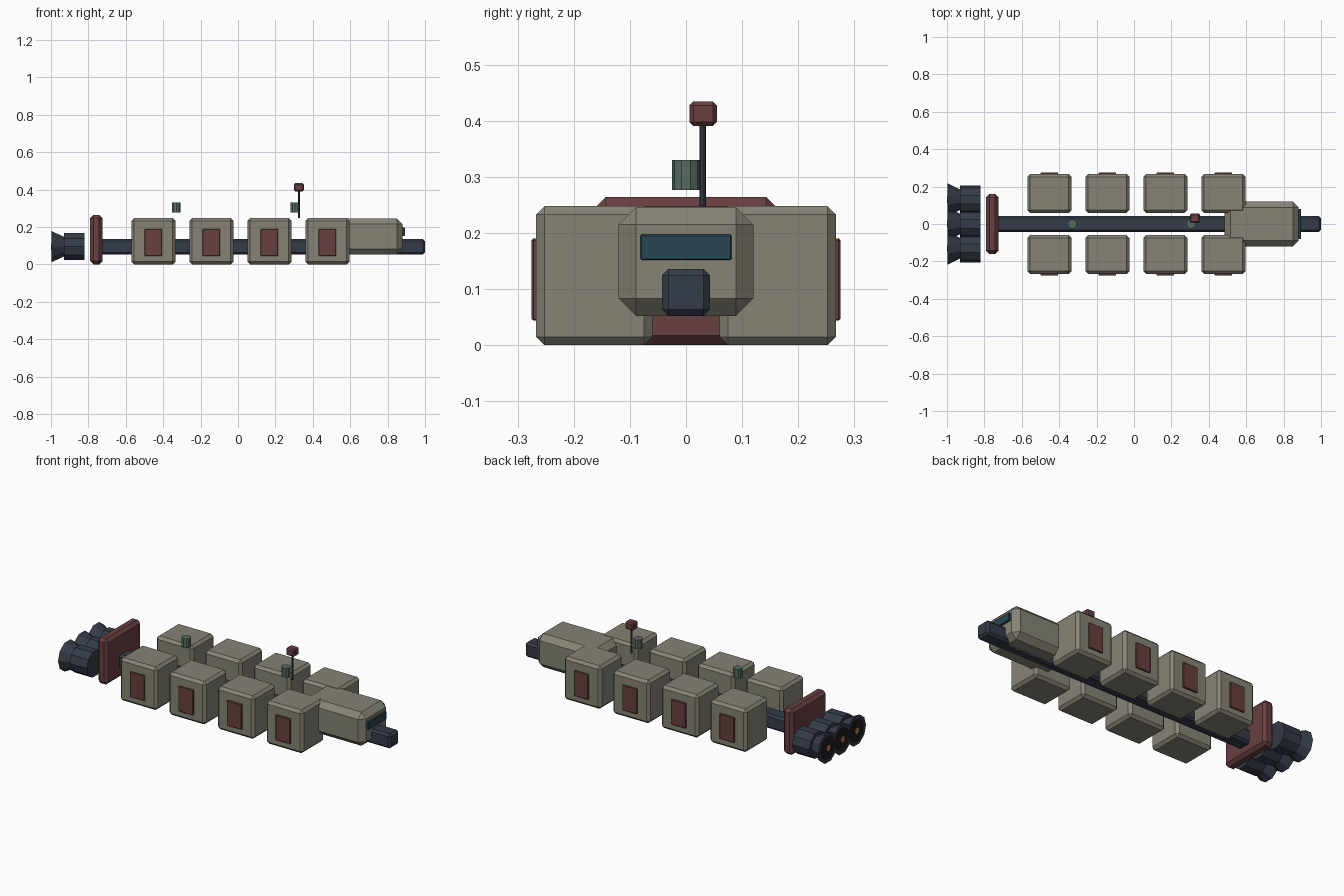
import bpy, bmesh
from math import pi
from mathutils import Matrix, Vector

if "Cube" in bpy.data.objects:
    bpy.data.objects.remove(bpy.data.objects["Cube"])


def material(name, r, g, b):
    m = bpy.data.materials.new(name)
    m.diffuse_color = (r, g, b, 1)
    m.use_nodes = True
    m.node_tree.nodes["Principled BSDF"].inputs["Base Color"].default_value = m.diffuse_color
    return m


HULL = material("hull_tan", 0.24, 0.23, 0.18)
RED = material("dull_red", 0.14, 0.05, 0.052)
NAVY = material("dark_steel", 0.035, 0.045, 0.065)
GLASS = material("window_teal", 0.02, 0.06, 0.085)
GREEN = material("tank_green", 0.10, 0.15, 0.12)
BLACK = material("nozzle_black", 0.012, 0.011, 0.010)
GLOW = material("burner_orange", 0.45, 0.22, 0.06)


def finish(name, bm, mat):
    bmesh.ops.recalc_face_normals(bm, faces=bm.faces)
    me = bpy.data.meshes.new(name)
    bm.to_mesh(me)
    bm.free()
    me.materials.append(mat)
    ob = bpy.data.objects.new(name, me)
    bpy.context.collection.objects.link(ob)
    return ob


def box(name, lo, hi, mat, bevel=0.0):
    """Chamfered box between two corners."""
    lo, hi = Vector(lo), Vector(hi)
    bm = bmesh.new()
    bmesh.ops.create_cube(bm, size=1, matrix=Matrix.Translation((lo + hi) / 2)
                          @ Matrix.Diagonal((*(hi - lo), 1)))
    if bevel:
        bmesh.ops.bevel(bm, geom=bm.edges[:], offset=bevel, segments=1,
                        affect='EDGES', profile=0.5)
    return finish(name, bm, mat)


def drum(name, start, axis, length, r1, r2, mat, sides=10):
    """Faceted cylinder or cone starting at a point, along +x or +z."""
    rot = Matrix.Rotation(pi / 2, 4, 'Y') if axis == 'X' else Matrix()
    bm = bmesh.new()
    bmesh.ops.create_cone(bm, cap_ends=True, segments=sides, radius1=r1,
                          radius2=r2, depth=length,
                          matrix=Matrix.Translation(start) @ rot
                          @ Matrix.Translation((0, 0, length / 2)))
    return finish(name, bm, mat)


# Central spine, thrust plate and command cabin
box("spine", (-0.75, -0.043, 0.052), (1.0, 0.043, 0.136), NAVY, 0.012)
box("thrust_plate", (-0.79, -0.16, 0.0), (-0.725, 0.16, 0.264), RED, 0.017)
box("cabin", (0.485, -0.12, 0.052), (0.88, 0.12, 0.246), HULL, 0.031)
box("cabin_window", (0.878, -0.081, 0.152), (0.892, 0.081, 0.197), GLASS, 0.002)

# Cargo containers with doors, in pairs along the spine
for i in range(4):
    x = -0.452 + 0.31 * i
    for side, s in (("right", -1), ("left", 1)):
        ys = sorted((s * 0.06, s * 0.267))
        box(f"container_{side}_{i + 1}", (x - 0.118, ys[0], 0),
            (x + 0.118, ys[1], 0.248), HULL, 0.015)
        ys = sorted((s * 0.262, s * 0.275))
        box(f"container_door_{side}_{i + 1}", (x - 0.047, ys[0], 0.044),
            (x + 0.047, ys[1], 0.19), RED, 0.003)

# Three engines with flared nozzles
for i, y in enumerate((-0.13, 0, 0.13)):
    n, z = i + 1, 0.095
    drum(f"engine_body_{n}", (-0.93, y, z), 'X', 0.11, 0.076, 0.076, NAVY)
    drum(f"engine_nozzle_{n}", (-0.996, y, z), 'X', 0.068, 0.087, 0.054, NAVY)
    drum(f"nozzle_throat_{n}", (-0.998, y, z), 'X', 0.01, 0.066, 0.066, BLACK)
    drum(f"burner_{n}", (-1.0, y, z), 'X', 0.01, 0.018, 0.018, GLOW)

# Small tanks above the spine
for i, x in enumerate((-0.33, 0.305)):
    drum(f"tank_{i + 1}", (x, 0, 0.277), 'Z', 0.053, 0.025, 0.025, GREEN)

# Sensor mast
drum("mast", (0.326, 0.03, 0.248), 'Z', 0.15, 0.0055, 0.0055, NAVY, 8)
box("mast_head", (0.299, 0.006, 0.391), (0.353, 0.055, 0.434), RED, 0.007)
